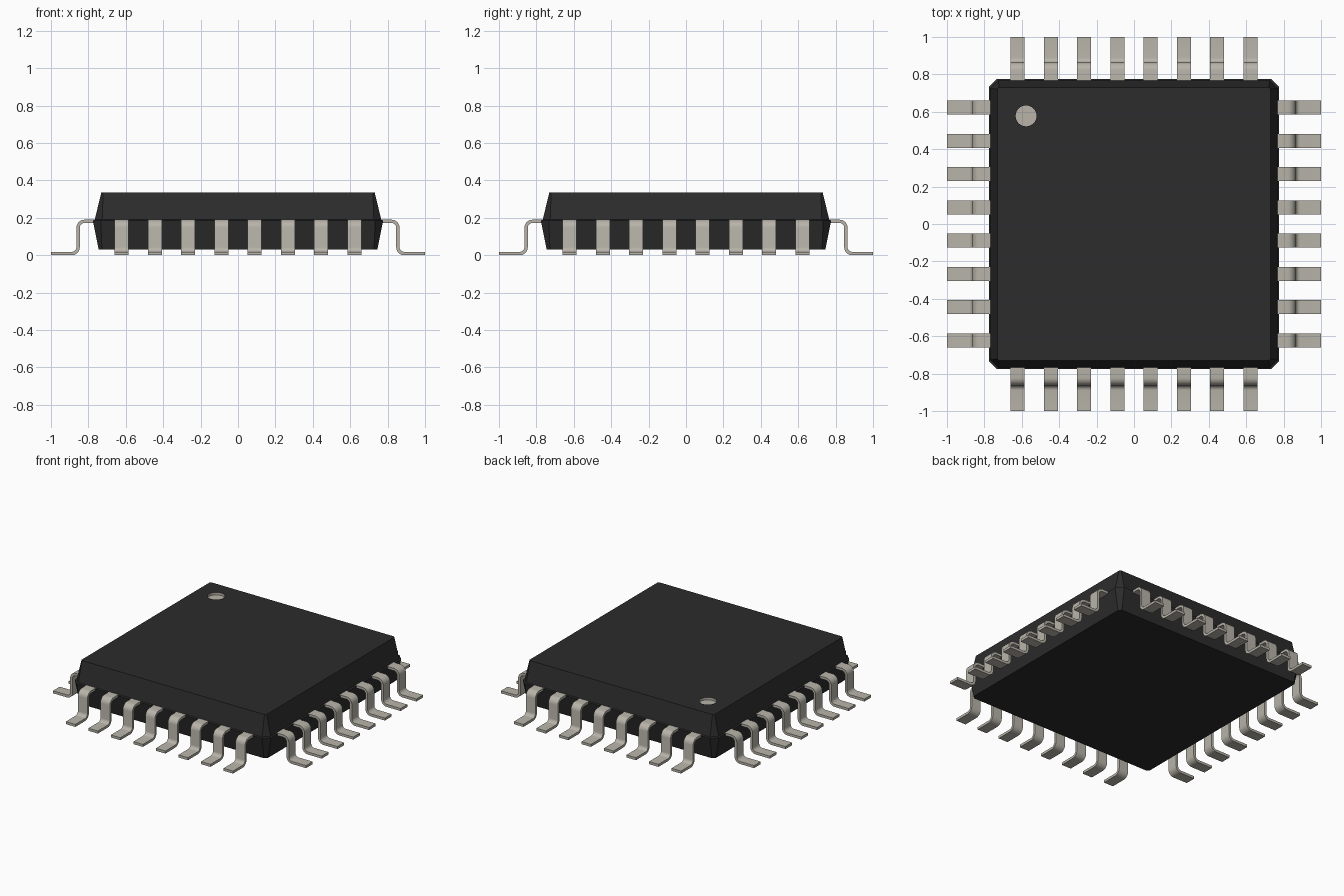
import bpy, bmesh, math
from mathutils import Vector, Matrix

if "Cube" in bpy.data.objects:
    bpy.data.objects.remove(bpy.data.objects["Cube"], do_unlink=True)


def material(name, rgb, rough, metal=0.0):
    m = bpy.data.materials.new(name)
    m.use_nodes = True
    m.diffuse_color = (*rgb, 1)
    bsdf = m.node_tree.nodes["Principled BSDF"]
    bsdf.inputs["Base Color"].default_value = (*rgb, 1)
    bsdf.inputs["Roughness"].default_value = rough
    return m


black = material("black_plastic", (0.025, 0.025, 0.025), 0.6)
tin = material("tin_metal", (0.48, 0.455, 0.40), 0.4)


def add_object(name, bm, mats):
    bmesh.ops.recalc_face_normals(bm, faces=bm.faces)
    me = bpy.data.meshes.new(name)
    bm.to_mesh(me)
    bm.free()
    for m in mats:
        me.materials.append(m)
    ob = bpy.data.objects.new(name, me)
    bpy.context.collection.objects.link(ob)
    return ob


def select_only(ob):
    bpy.ops.object.select_all(action='DESELECT')
    ob.select_set(True)
    bpy.context.view_layer.objects.active = ob


# Package body: stacked square rings with chamfered corners
def ring(bm, half, cut, z):
    pts = []
    for k in range(4):
        rot = Matrix.Rotation(k * math.pi / 2, 3, 'Z')
        for p in ((half, half - cut), (half - cut, half)):
            pts.append(bm.verts.new(rot @ Vector((*p, z))))
    return pts


TOP = 0.335
bm = bmesh.new()
rings = [ring(bm, *r) for r in (
    (0.745, 0.018, 0.03),    # underside
    (0.776, 0.042, 0.186),   # widest line
    (0.766, 0.040, 0.19),    # small parting ledge
    (0.731, 0.010, TOP),     # top
)]
for a, b in zip(rings, rings[1:]):
    for i in range(8):
        j = (i + 1) % 8
        bm.faces.new((a[i], a[j], b[j], b[i]))
bm.faces.new(rings[0])
bm.faces.new(rings[-1])
body = add_object("package_body", bm, [black, tin])

# Round recess marking the first pin, cut into the top
MARK, MARK_R, DEPTH = Vector((-0.577, 0.578)), 0.056, 0.018
bm = bmesh.new()
bmesh.ops.create_cone(bm, cap_ends=True, segments=32, radius1=MARK_R, radius2=MARK_R,
                      depth=2 * DEPTH, matrix=Matrix.Translation((*MARK, TOP)))
cutter = add_object("marker_cutter", bm, [tin])
cutter.hide_render = True
select_only(body)
mod = body.modifiers.new("marker_recess", 'BOOLEAN')
mod.operation = 'DIFFERENCE'
mod.solver = 'EXACT'
mod.object = cutter
bpy.ops.object.modifier_apply(modifier=mod.name)
bpy.data.objects.remove(cutter, do_unlink=True)
for p in body.data.polygons:
    inside = (p.center.xy - MARK).length < MARK_R + 0.002 and p.center.z < TOP - 0.002
    p.material_index = 1 if inside and p.center.z > 0.25 else 0

# Gull-wing lead: filleted centre line thickened into a strip
T, WIDTH = 0.018, 0.075


def arc(cx, cz, r, a0, a1, n=6):
    return [(cx + r * math.cos(math.radians(a0 + (a1 - a0) * i / n)),
             cz + r * math.sin(math.radians(a0 + (a1 - a0) * i / n))) for i in range(n + 1)]


X, HI, LO, R = 0.855, 0.19 - T / 2, T / 2, 0.034
path = ([(0.735, HI)] + arc(X - R, HI - R, R, 90, 0)
        + arc(X + R, LO + R, R, 180, 270) + [(1.0, LO)])
path = [Vector(p) for p in path]

bm = bmesh.new()
loops = []
for i, p in enumerate(path):
    d = (path[min(i + 1, len(path) - 1)] - path[max(i - 1, 0)]).normalized()
    if i in (0, 1, len(path) - 2, len(path) - 1):
        d = Vector((1, 0))
    n = Vector((-d.y, d.x)) * T / 2
    loops.append([bm.verts.new((q.x, y, q.y)) for q, y in (
        (p + n, -WIDTH / 2), (p + n, WIDTH / 2), (p - n, WIDTH / 2), (p - n, -WIDTH / 2))])
for a, b in zip(loops, loops[1:]):
    for i in range(4):
        j = (i + 1) % 4
        bm.faces.new((a[i], a[j], b[j], b[i]))
bm.faces.new(loops[0])
bm.faces.new(loops[-1])
lead = add_object("lead_left_1", bm, [tin])
select_only(lead)
bpy.ops.object.shade_smooth_by_angle(angle=math.radians(35))

# Eight leads along each of the four sides, sharing one mesh
PITCH = 0.178
for k, side in enumerate(("left", "back", "right", "front")):
    for i in range(8):
        ob = lead
        if k or i:
            ob = lead.copy()
            ob.name = f"lead_{side}_{i + 1}"
            bpy.context.collection.objects.link(ob)
        ob.matrix_world = (Matrix.Rotation(k * math.pi / 2, 4, 'Z')
                           @ Matrix.Translation((0, (i - 3.5) * PITCH, 0)))
